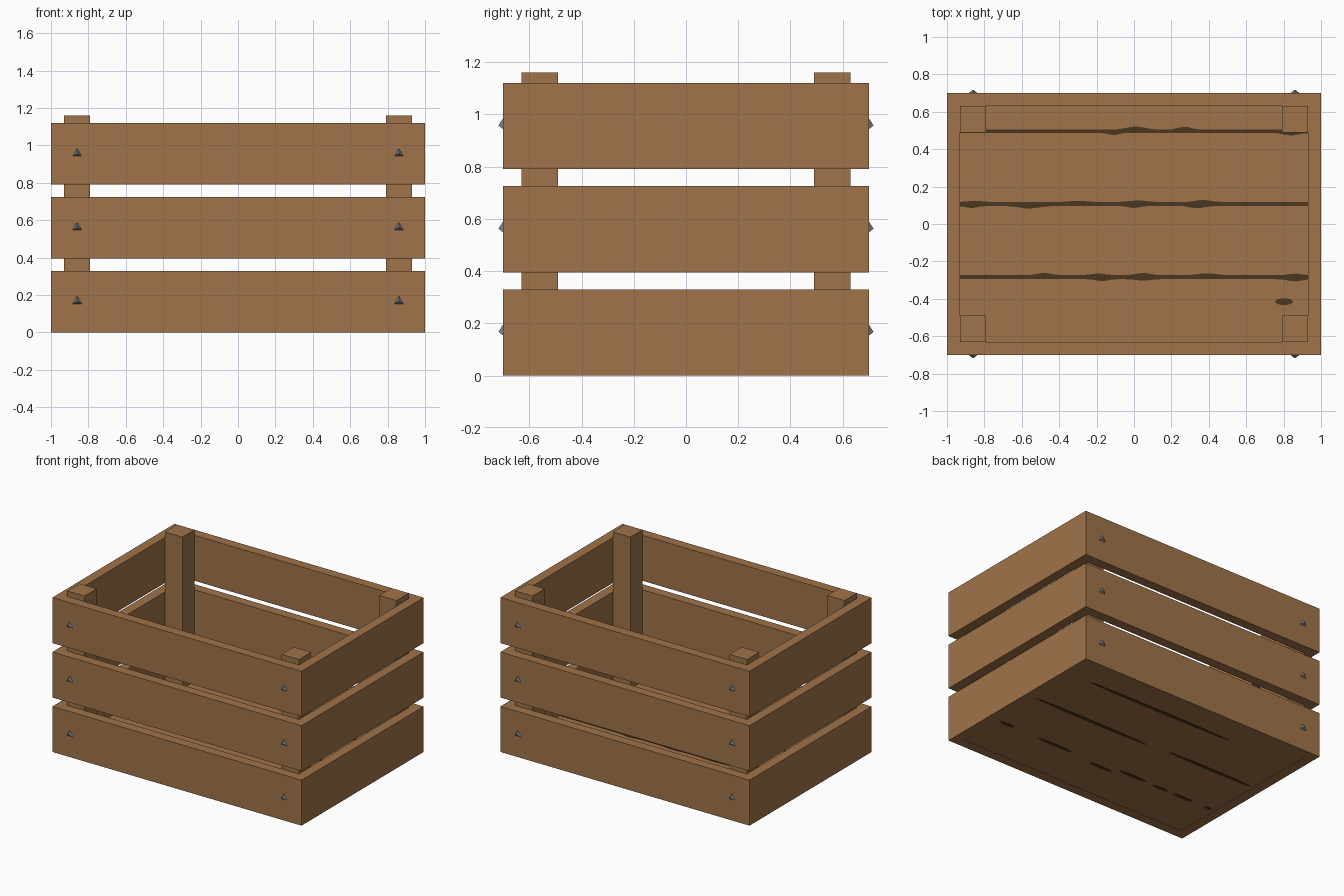
import bpy, bmesh, math
from mathutils import Matrix

if "Cube" in bpy.data.objects:
    bpy.data.objects.remove(bpy.data.objects["Cube"])


def material(name, rgb):
    m = bpy.data.materials.new(name)
    m.diffuse_color = (*rgb, 1)
    m.use_nodes = True
    m.node_tree.nodes["Principled BSDF"].inputs["Base Color"].default_value = m.diffuse_color
    return m


WOOD = material("brown wood", (0.352, 0.174, 0.067))
DARK = material("dark crack", (0.068, 0.038, 0.015))
STEEL = material("nail steel", (0.17, 0.21, 0.25))


def finish(name, bm, mat):
    bmesh.ops.recalc_face_normals(bm, faces=bm.faces)
    mesh = bpy.data.meshes.new(name)
    bm.to_mesh(mesh)
    bm.free()
    mesh.materials.append(mat)
    obj = bpy.data.objects.new(name, mesh)
    bpy.context.collection.objects.link(obj)
    return obj


def box(name, x, y, z, mat=WOOD):
    bm = bmesh.new()
    size = Matrix.Diagonal((x[1] - x[0], y[1] - y[0], z[1] - z[0], 1))
    mid = Matrix.Translation((sum(x) / 2, sum(y) / 2, sum(z) / 2))
    bmesh.ops.create_cube(bm, size=1, matrix=mid @ size)
    return finish(name, bm, mat)


def nail(name, x, z, side):
    # three-sided pyramid pointing outward, one corner up
    r, tip = 0.028, 0.018
    bm = bmesh.new()
    ring = [bm.verts.new((x + r * math.sin(a), side * 0.70, z + r * math.cos(a)))
            for a in (0, math.tau / 3, 2 * math.tau / 3)]
    apex = bm.verts.new((x, side * (0.70 + tip), z))
    bm.faces.new(ring)
    for i in range(3):
        bm.faces.new((ring[i], ring[(i + 1) % 3], apex))
    return finish(name, bm, STEEL)


def crack(name, x0, x1, y, z, half, bumps=(), taper=False):
    # thin plate with a wavy outline; bumps are (x, height, width), negative = down
    n, up, down = 64, [], []
    for i in range(n + 1):
        u = -math.cos(math.pi * i / n) if taper else 2 * i / n - 1
        x = (x0 + x1) / 2 + u * (x1 - x0) / 2
        h = half * (max(1 - u * u, 0.002) ** 0.5 if taper else 1)
        hi, lo = h, -h
        for bx, bh, bw in bumps:
            d = bh * math.exp(-((x - bx) / bw) ** 2)
            if bh > 0:
                hi += d
            else:
                lo += d
        up.append((x, y + hi))
        down.append((x, y + lo))
    bm = bmesh.new()
    face = bm.faces.new([bm.verts.new((px, py, z)) for px, py in down + up[::-1]])
    ext = bmesh.ops.extrude_face_region(bm, geom=[face])
    bmesh.ops.translate(bm, vec=(0, 0, 0.004),
                        verts=[v for v in ext["geom"] if isinstance(v, bmesh.types.BMVert)])
    return finish(name, bm, DARK)


# three tiers of wall boards with nails front and back
T = 0.07
for i, z0 in enumerate((0.0, 0.395, 0.79)):
    z = (z0, z0 + 0.33)
    for side, label in ((-1, "front"), (1, "back")):
        box(f"{label}_board_{i + 1}", (-1, 1), sorted((side * 0.70, side * (0.70 - T))), z)
        for x, end in ((-0.86, "left"), (0.86, "right")):
            nail(f"{label}_{end}_nail_{i + 1}", x, z0 + 0.167, side)
    for side, label in ((-1, "left"), (1, "right")):
        box(f"{label}_board_{i + 1}", sorted((side, side * (1 - T))), (-0.63, 0.63), z)

# floor and corner posts
FLOOR = 0.06
box("floor", (-0.93, 0.93), (-0.63, 0.63), (0.002, FLOOR))
for sx in (-1, 1):
    for sy in (-1, 1):
        box("corner_post", sorted((sx * 0.79, sx * 0.93)), sorted((sy * 0.49, sy * 0.63)),
            (FLOOR, 1.16))

# cracks between the floor planks, seen from above
top = FLOOR - 0.001
crack("floor_crack_back", -0.93, 0.93, 0.495, top, 0.009,
      [(0.01, 0.017, 0.07), (0.27, 0.016, 0.05), (-0.11, -0.012, 0.03), (0.84, -0.013, 0.05)])
crack("floor_crack_middle", -0.93, 0.93, 0.107, top, 0.011,
      [(-0.87, -0.011, 0.04), (-0.56, -0.013, 0.07), (-0.85, 0.006, 0.05), (0, -0.011, 0.04),
       (0.02, 0.008, 0.06), (0.34, -0.012, 0.05), (0.37, 0.011, 0.05), (-0.3, 0.006, 0.06)])
crack("floor_crack_front", -0.93, 0.93, -0.284, top, 0.011,
      [(-0.48, 0.011, 0.05), (-0.17, -0.011, 0.04), (-0.19, 0.008, 0.05), (0.05, 0.011, 0.05),
       (0.05, -0.008, 0.05), (0.39, 0.010, 0.06), (0.86, -0.012, 0.05), (0.86, 0.008, 0.04)])
crack("floor_knot", 0.755, 0.85, -0.415, top, 0.018, taper=True)

# broken cracks on the underside
for x0, x1, y in ((-0.41, 0.77, 0.48), (-0.03, 0.905, 0.09), (-0.905, -0.21, 0.108),
                  (0.28, 0.57, -0.30), (-0.08, 0.10, -0.33), (-0.34, -0.11, -0.285),
                  (-0.53, -0.40, -0.29), (-0.74, -0.58, -0.29), (-0.9, -0.84, -0.29),
                  (0.78, 0.90, -0.295)):
    crack("underside_crack", x0, x1, y, 0.0, 0.014, taper=True)
